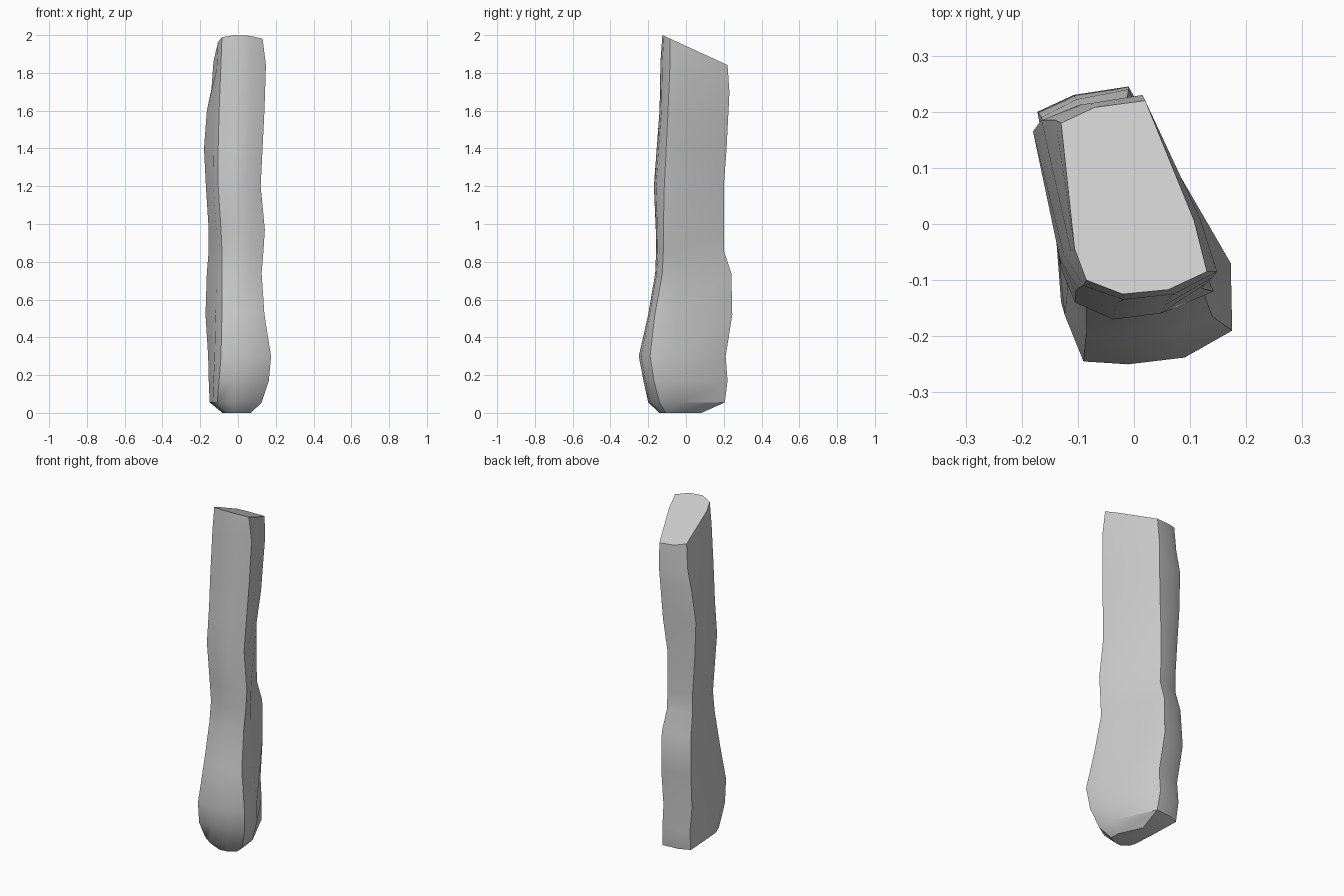
import bpy
import bmesh
import math
from mathutils import Vector

# Remove the default object
default = bpy.data.objects.get("Cube")
if default:
    bpy.data.objects.remove(default, do_unlink=True)


def make_material(name, colour):
    material = bpy.data.materials.new(name)
    material.use_nodes = True
    material.diffuse_color = colour
    shader = next(n for n in material.node_tree.nodes if n.type == "BSDF_PRINCIPLED")
    shader.inputs["Base Color"].default_value = colour
    shader.inputs["Roughness"].default_value = 0.7
    return material


# Cross-section levels: height, back right and left corners, front left and
# right corners, foremost y, and how far the side bulges outward
LEVELS = [
    (2.0, (-.13, .18), (.02, .22), (.13, -.085), (-.085, -.1), -.125, .01),
    (1.86, (-.14, .185), (.015, .23), (.148, -.085), (-.09, -.11), -.135, .01),
    (1.6, (-.165, .185), (.01, .225), (.14, -.095), (-.1, -.115), -.14, .01),
    (1.4, (-.18, .165), (0, .215), (.13, -.105), (-.105, -.12), -.155, .01),
    (1.2, (-.17, .16), (-.02, .2), (.12, -.115), (-.105, -.14), -.17, .01),
    (.97, (-.155, .16), (-.02, .2), (.142, -.12), (-.09, -.135), -.16, .01),
    (.86, (-.155, .16), (-.015, .2), (.135, -.12), (-.085, -.13), -.158, .01),
    (.74, (-.165, .19), (-.01, .24), (.125, -.125), (-.085, -.145), -.163, .01),
    (.52, (-.172, .2), (-.01, .245), (.14, -.165), (-.085, -.195), -.2, .03),
    (.3, (-.158, .17), (0, .21), (.175, -.19), (-.09, -.245), -.25, .05),
    (.17, (-.155, .185), (0, .22), (.163, -.17), (-.1, -.22), -.225, .045),
    (.055, (-.15, .17), (.01, .205), (.125, -.14), (-.11, -.15), -.2, .03),
]
TOP_SLOPE = 0.46


def section(level, slope):
    """Expand one level into a closed ring of points."""
    height, *corners, front, bulge = level
    back_right, back_left, front_left, front_right = map(Vector, corners)
    span = front_left.x - front_right.x
    outline = [
        back_right,
        back_right.lerp(back_left, 0.4) + Vector((0, 0.012)),
        back_left,
        back_left.lerp(front_left, 0.7) + Vector((bulge, 0)),
        front_left,
        Vector((front_right.x + span * 0.68, front + (front_left.y - front) * 0.2)),
        Vector((front_right.x + span * 0.3, front)),
        front_right,
        front_right.lerp(back_right, 0.2) - Vector((0.01 + bulge * 0.2, 0)),
    ]
    return [Vector((p.x, p.y, height - slope * (p.y + 0.125))) for p in outline]


# Grip body: loft through the levels, with a slanted top
sections = [section(level, TOP_SLOPE if i < 2 else 0)
            for i, level in enumerate(LEVELS)]

# Bottom cap: pull the last ring inward toward the lowest area
lowest = Vector((0, -0.07, -0.02))
sections.append([p.lerp(lowest, 0.45) for p in sections[-1]])
for p in sections[-1]:
    p.z = 0

bm = bmesh.new()
rings = [[bm.verts.new(p) for p in ring] for ring in sections]
for upper, lower in zip(rings, rings[1:]):
    for i in range(len(upper)):
        j = (i + 1) % len(upper)
        bm.faces.new((upper[i], upper[j], lower[j], lower[i]))
bm.faces.new(rings[0])
bm.faces.new(rings[-1])
bmesh.ops.recalc_face_normals(bm, faces=bm.faces)

mesh = bpy.data.meshes.new("grip_body")
bm.to_mesh(mesh)
bm.free()
grip = bpy.data.objects.new("grip_body", mesh)
bpy.context.collection.objects.link(grip)
mesh.materials.append(make_material("light_grey", (0.6, 0.6, 0.6, 1)))

# Soft surfaces with crisp long edges
bpy.ops.object.select_all(action="DESELECT")
grip.select_set(True)
bpy.context.view_layer.objects.active = grip
bpy.ops.object.shade_smooth_by_angle(angle=math.radians(35))
